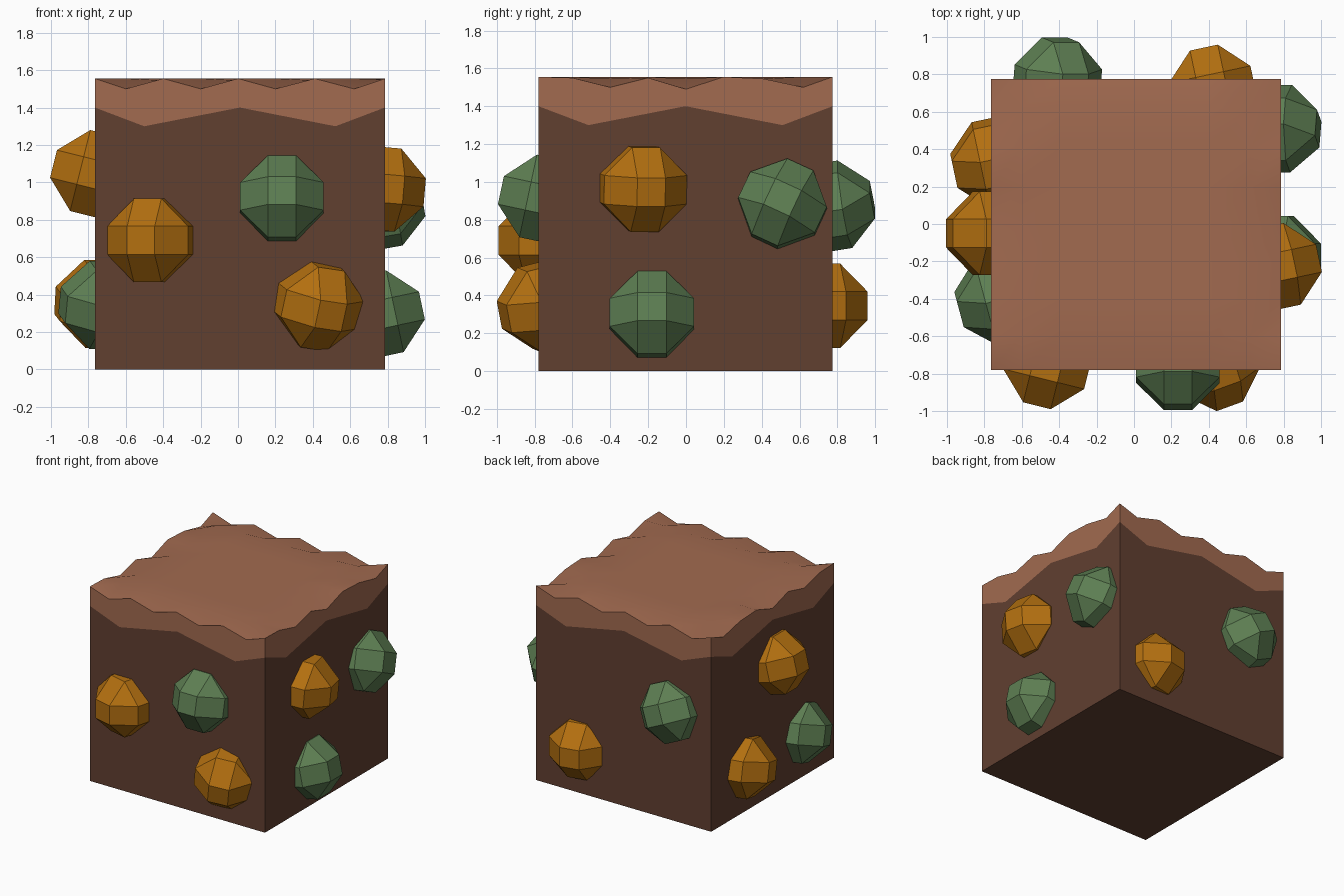
import bpy, bmesh
from math import radians
from mathutils import Euler

if "Cube" in bpy.data.objects:
    bpy.data.objects.remove(bpy.data.objects["Cube"])

X0, X1, Y0, Y1 = -0.765, 0.785, -0.78, 0.775


def material(name, rgb):
    m = bpy.data.materials.new(name)
    m.diffuse_color = (*rgb, 1)
    m.use_nodes = True
    m.node_tree.nodes["Principled BSDF"].inputs["Base Color"].default_value = m.diffuse_color
    return m


DIRT = material("dirt", (0.12, 0.05, 0.03))
TOPSOIL = material("topsoil", (0.36, 0.145, 0.08))
ORANGE = material("orange_stone", (0.45, 0.16, 0.005))
GREEN = material("green_stone", (0.11, 0.21, 0.085))


def finish(bm, name, mat):
    bmesh.ops.recalc_face_normals(bm, faces=bm.faces)
    me = bpy.data.meshes.new(name)
    bm.to_mesh(me)
    bm.free()
    me.materials.append(mat)
    ob = bpy.data.objects.new(name, me)
    bpy.context.collection.objects.link(ob)
    return ob


# zigzag border between dirt and topsoil, same on all four sides
ZIGZAG = [(0, 1.4), (0.17, 1.3), (0.5, 1.4), (0.83, 1.3), (1, 1.4)]
CORNERS = [(X0, Y0), (X1, Y0), (X1, Y1), (X0, Y1)]


def border(i):
    a, b = CORNERS[i], CORNERS[(i + 1) % 4]
    return [(a[0] + (b[0] - a[0]) * t, a[1] + (b[1] - a[1]) * t, z) for t, z in ZIGZAG]


# dirt block: four sides and the underside
bm = bmesh.new()
floor = [bm.verts.new((x, y, 0)) for x, y in CORNERS]
bm.faces.new(floor)
for i in range(4):
    edge = [bm.verts.new(p) for p in border(i)]
    bm.faces.new([floor[(i + 1) % 4], floor[i]] + edge)
bmesh.ops.remove_doubles(bm, verts=bm.verts, dist=1e-4)
finish(bm, "dirt_block", DIRT)

# topsoil: gridded top with a jagged rim, and a skirt down to the border
MID = [-0.6, -0.4, -0.2, 0, 0.2, 0.41, 0.62]
xs, ys = [X0] + MID + [X1], [Y0] + MID + [Y1]
RIM_X = [1.555, 1.5] * 4 + [1.555]
RIM_Y = [1.555, 1.55, 1.5, 1.55, 1.49, 1.555, 1.545, 1.5, 1.555]


def height(i, j):
    if j in (0, 8):
        return RIM_X[i]
    if i in (0, 8):
        return RIM_Y[j]
    return 1.555 if (i + j) % 2 == 0 else 1.545


bm = bmesh.new()
g = [[bm.verts.new((xs[i], ys[j], height(i, j))) for j in range(9)] for i in range(9)]
for i in range(8):
    for j in range(8):
        f = bm.faces.new([g[i][j], g[i + 1][j], g[i + 1][j + 1], g[i][j + 1]])
        f.smooth = True
rims = [[g[i][0] for i in range(9)], g[8][:],
        [g[8 - i][8] for i in range(9)], [g[0][8 - j] for j in range(9)]]
for i in range(4):
    edge = [bm.verts.new(p) for p in border(i)]
    bm.faces.new(edge + rims[i][::-1])
bmesh.ops.remove_doubles(bm, verts=bm.verts, dist=1e-4)
finish(bm, "topsoil", TOPSOIL)


# stones: heavily bevelled cubes half sunk into the sides
def stone(name, mat, loc, rot, r=0.223):
    bm = bmesh.new()
    bmesh.ops.create_cube(bm, size=2)
    bmesh.ops.bevel(bm, geom=bm.edges[:], offset=0.66, segments=1,
                    profile=0.5, affect='EDGES')
    ob = finish(bm, name, mat)
    ob.location = loc
    ob.scale = (r, r, r)
    ob.rotation_euler = Euler([radians(a) for a in rot])


STONES = [
    ("front_stone", ORANGE, (-0.465, -0.755, 0.69), (0, 0, -14)),
    ("front_stone", GREEN, (0.235, -0.76, 0.91), (-12, 0, 0)),
    ("front_stone", ORANGE, (0.43, -0.755, 0.34), (14, 8, 20)),
    ("right_stone", ORANGE, (0.765, -0.23, 0.965), (0, 5, 12)),
    ("right_stone", GREEN, (0.765, 0.51, 0.88), (-25, -10, 0)),
    ("right_stone", GREEN, (0.765, -0.18, 0.295), (0, -12, 0)),
    ("left_stone", ORANGE, (-0.77, -0.05, 1.045), (0, 14, 0)),
    ("left_stone", ORANGE, (-0.745, 0.33, 0.35), (15, 0, 12)),
    ("left_stone", GREEN, (-0.72, -0.4, 0.345), (20, 0, 15)),
    ("back_stone", GREEN, (-0.41, 0.765, 0.87), (10, 25, 0)),
    ("back_stone", ORANGE, (0.42, 0.725, 0.345), (0, 0, 12)),
]
for k, s in enumerate(STONES):
    stone(f"{s[0]}_{k + 1}", *s[1:])
